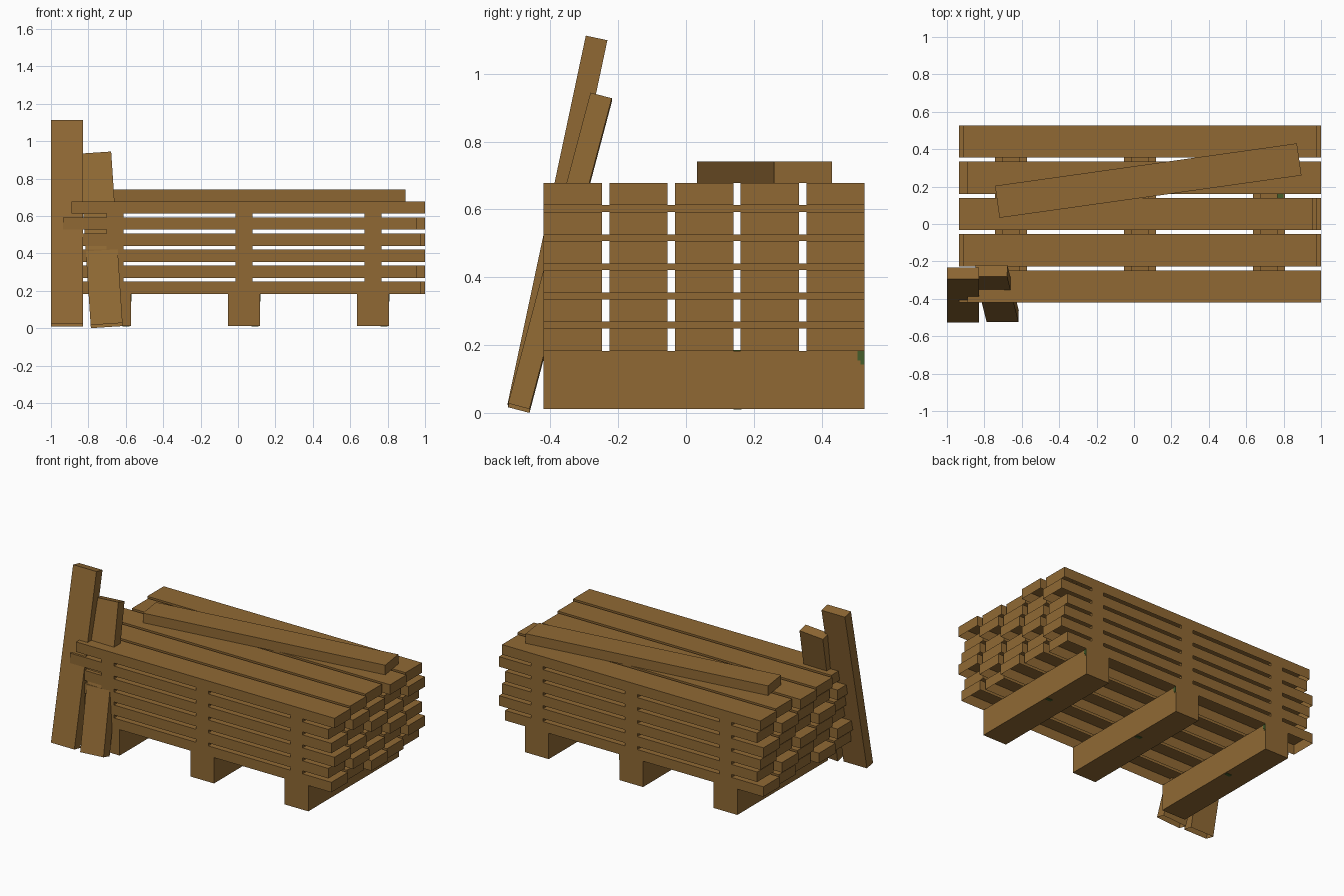
import bpy, bmesh
from math import radians
from mathutils import Matrix, Vector

if "Cube" in bpy.data.objects:
    bpy.data.objects.remove(bpy.data.objects["Cube"])


def material(name, rgb):
    m = bpy.data.materials.new(name)
    m.diffuse_color = (*rgb, 1)
    m.use_nodes = True
    m.node_tree.nodes["Principled BSDF"].inputs["Base Color"].default_value = m.diffuse_color
    return m


wood = material("brown_wood", (0.278, 0.141, 0.034))
moss = material("moss_green", (0.06, 0.11, 0.024))


def box(name, lo, hi, mat=wood, matrix=Matrix(), open_bottom=False):
    """Box between two corners, then placed by a matrix."""
    lo, hi = Vector(lo), Vector(hi)
    bm = bmesh.new()
    bmesh.ops.create_cube(bm, size=1)
    if open_bottom:
        bm.normal_update()
        bmesh.ops.delete(bm, geom=[f for f in bm.faces if f.normal.z < -0.5], context="FACES_ONLY")
    for v in bm.verts:
        v.co = (lo + hi) / 2 + v.co * (hi - lo)
    mesh = bpy.data.meshes.new(name)
    bm.to_mesh(mesh)
    bm.free()
    mesh.materials.append(mat)
    ob = bpy.data.objects.new(name, mesh)
    ob.matrix_world = matrix
    bpy.context.collection.objects.link(ob)
    return ob


Y0, Y1 = -0.42, 0.527          # depth of the stack
BASE_BOTTOM, BASE_TOP, STEP = 0.012, 0.183, 0.0859
THICK, WIDTH, LENGTH = 0.066, 0.172, 1.89
LAYERS, ROWS = 6, 5

# Heavy beams under the stack, thin spacers between the layers
for x in (-0.658, 0.032, 0.722):
    box("base_beam", (x - 0.0865, Y0, BASE_BOTTOM), (x + 0.0865, Y1, BASE_TOP))
    for i in range(LAYERS - 1):
        z = BASE_TOP + i * STEP + THICK
        box("spacer", (x - 0.045, Y0, z), (x + 0.045, Y1, z + STEP - THICK), open_bottom=True)
    # Small moss patches on the beam side, underside and top
    side = x + 0.0865
    box("moss_side", (side, 0.505, 0.155), (side + 0.002, Y1, BASE_TOP), moss)
    box("moss_side_tip", (side, 0.515, 0.143), (side + 0.002, Y1, 0.155), moss)
    box("moss_under", (x + 0.04, 0.14, BASE_BOTTOM - 0.002), (x + 0.078, 0.163, BASE_BOTTOM), moss)
    if x > 0.5:
        box("moss_top", (x + 0.04, 0.14, BASE_TOP), (x + 0.078, 0.163, BASE_TOP + 0.002), moss)

# Stacked planks with staggered ends, hollow underneath
for layer in range(LAYERS):
    z = BASE_TOP + layer * STEP
    for row in range(ROWS):
        y = Y0 + row * (Y1 - Y0 - WIDTH) / (ROWS - 1)
        shift = (row + 2 * (LAYERS - 1 - layer)) % 3
        x = 1.0 - 0.0225 * shift
        box("stacked_plank", (x - LENGTH, y, z), (x, y + WIDTH, z + THICK), open_bottom=True)

# Loose plank lying askew on top
box("loose_plank", (-0.815, -0.0865, 0), (0.815, 0.0865, 0.064), open_bottom=True,
    matrix=Matrix.Translation((0.076, 0.232, 0.678)) @ Matrix.Rotation(radians(8), 4, "Z"))

# Two boards leaning against the front left corner
box("leaning_board_tall", (-0.0855, -0.0325, 0), (0.0855, 0.0325, 1.113), open_bottom=True,
    matrix=Matrix.Translation((-0.9145, -0.495, 0.017)) @ Matrix.Rotation(radians(-12), 4, "X"))
box("leaning_board_short", (-0.0855, -0.0325, 0), (0.0855, 0.0325, 0.95), open_bottom=True,
    matrix=Matrix.Translation((-0.702, -0.493, 0.014)) @ Matrix.Rotation(radians(-3.8), 4, "Y")
    @ Matrix.Rotation(radians(-14.8), 4, "X"))
